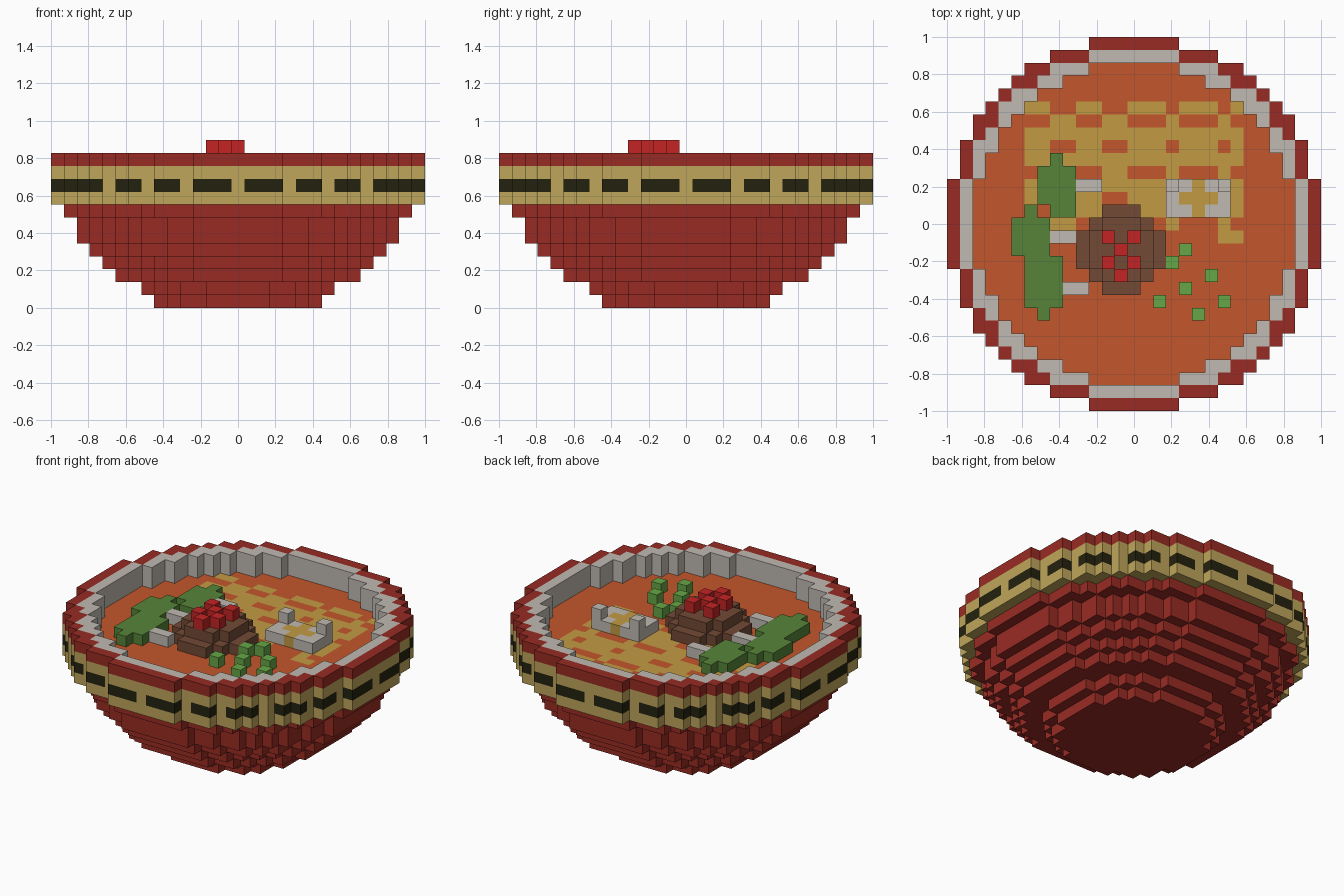
import bpy, bmesh
from mathutils import Vector

cube = bpy.data.objects.get("Cube")
if cube:
    bpy.data.objects.remove(cube, do_unlink=True)

U = 2 / 29  # edge length of one block


def material(name, hex_code):
    srgb = [int(hex_code[i:i + 2], 16) / 255 for i in (0, 2, 4)]
    lin = [c / 12.92 if c <= 0.04045 else ((c + 0.055) / 1.055) ** 2.4 for c in srgb]
    m = bpy.data.materials.new(name)
    m.use_nodes = True
    m.diffuse_color = (*lin, 1)
    bsdf = next(n for n in m.node_tree.nodes if n.type == "BSDF_PRINCIPLED")
    bsdf.inputs["Base Color"].default_value = (*lin, 1)
    return m


MATS = {n: material(n, h) for n, h in {
    "bowl red": "982B23", "band gold": "BFA65B", "dash black": "24220F",
    "pale grey": "C1BAB3", "soup orange": "C4572C", "noodle yellow": "C29B42",
    "leaf green": "578439", "onion green": "66A646", "meat brown": "734A35",
    "pepper red": "C42424"}.items()}


# ---- block helpers: every part is a dictionary {(x, y, layer): colour} ----
def disc(r, layer, colour, cx=0, cy=0, inner=0):
    n = int(r + 1)
    return {(cx + x, cy + y, layer): colour
            for x in range(-n, n + 1) for y in range(-n, n + 1)
            if x * x + y * y <= r * r and not (inner and x * x + y * y <= inner * inner)}


def box(x0, x1, y0, y1, layer, colour):
    return {(x, y, layer): colour
            for x in range(x0, x1 + 1) for y in range(y0, y1 + 1)}


def cells(points, layer, colour):
    return {(x, y, layer): colour for x, y in points}


parts = {}

# Stepped bowl body, one radius per layer
body = {}
for layer, r in enumerate((6.5, 7.5, 9.5, 10.5, 11.5, 12.5, 12.5, 13.5)):
    body |= disc(r, layer, "bowl red")
parts["bowl_body"] = body

# Gold band with a dashed dark row
band = disc(14.5, 8, "band gold")
for layer in (9, 10):
    band |= disc(14.5, layer, "band gold", inner=13.5)
for x, y, layer in list(band):
    if layer == 9 and min(abs(x), abs(y)) not in (0, 4, 7, 10):
        band[x, y, layer] = "dash black"
parts["bowl_band"] = band

# Rim and inner lining
parts["bowl_rim"] = disc(14.5, 11, "bowl red", inner=13.5)
lining = {}
for layer in (9, 10, 11):
    lining |= disc(13.5, layer, "pale grey", inner=12.5)
parts["bowl_lining"] = lining

# Broth surface with a wavy noodle pattern
BUMPS = {-8, -7, -4, -3, 0, 1, 2, 4, 5, 6, 8}


def is_noodle(x, y):
    if not -8 <= x <= 8 or not -1 <= y <= 9:
        return False
    if y == -1:
        return x >= 7
    if y < 2 and x < -6:
        return False
    if y == 9 or y % 4 == 2:
        return x in BUMPS
    return y % 4 != 0 or x not in BUMPS


soup = disc(12.5, 9, "soup orange")
for x, y, layer in list(soup):
    if is_noodle(x, y):
        soup[x, y, layer] = "noodle yellow"
parts["soup_and_noodles"] = soup

# Meat mound with diced pepper on top
parts["meat_mound"] = (disc(3.5, 10, "meat brown", -1, -2)
                       | disc(2.5, 11, "meat brown", -1, -2))
parts["pepper_cubes"] = cells(
    [(-2, -1), (0, -1), (-1, -2), (-2, -3), (0, -3), (-1, -4)], 12, "pepper red")

# Egg with raised back corners and a cross of yolk
egg = box(3, 7, 1, 3, 10, "pale grey")
egg |= cells([(5, 1), (5, 2), (5, 3), (4, 2), (6, 2)], 10, "noodle yellow")
egg |= cells([(3, 3), (7, 3)], 11, "pale grey")
parts["egg"] = egg

# Leaves and the pale stalks beside them
L = "leaf green"
parts["back_leaf"] = (box(-6, -6, 5, 5, 10, L) | box(-7, -5, 2, 4, 10, L)
                      | box(-6, -5, 1, 1, 10, L))
parts["front_leaf"] = (box(-8, -8, 1, 1, 10, L) | box(-9, -7, -2, 0, 10, L)
                       | box(-8, -6, -6, -3, 10, L) | box(-7, -7, -7, -7, 10, L))
for name, x, y in (("back_stalk", -4, 3), ("middle_stalk", -6, -1), ("front_stalk", -5, -5)):
    parts[name] = box(x, x + 1, y, y, 10, "pale grey")

# Chopped spring onion
parts["spring_onion"] = cells(
    [(4, -2), (3, -3), (6, -4), (4, -5), (2, -6), (7, -6), (5, -7)], 10, "onion green")

# ---- turn the blocks into meshes, keeping only exposed faces ----
occupied = set().union(*parts.values())
AXES = [Vector(a) for a in ((1, 0, 0), (0, 1, 0), (0, 0, 1))]

for name, blocks in parts.items():
    bm = bmesh.new()
    used = sorted(set(blocks.values()))
    for pos, colour in blocks.items():
        centre = Vector(pos) + Vector((0, 0, 0.5))
        for i in range(3):
            for sign in (1, -1):
                n = AXES[i] * sign
                if tuple(int(p + d) for p, d in zip(pos, n)) in occupied:
                    continue
                a, b = AXES[(i + 1) % 3] / 2, AXES[(i + 2) % 3] / 2 * sign
                mid = centre + n / 2
                face = bm.faces.new([bm.verts.new(v * U) for v in
                                     (mid - a - b, mid + a - b, mid + a + b, mid - a + b)])
                face.material_index = used.index(colour)
    bmesh.ops.remove_doubles(bm, verts=bm.verts, dist=U * 0.01)
    mesh = bpy.data.meshes.new(name)
    bm.to_mesh(mesh)
    bm.free()
    for colour in used:
        mesh.materials.append(MATS[colour])
    bpy.context.scene.collection.objects.link(bpy.data.objects.new(name, mesh))
